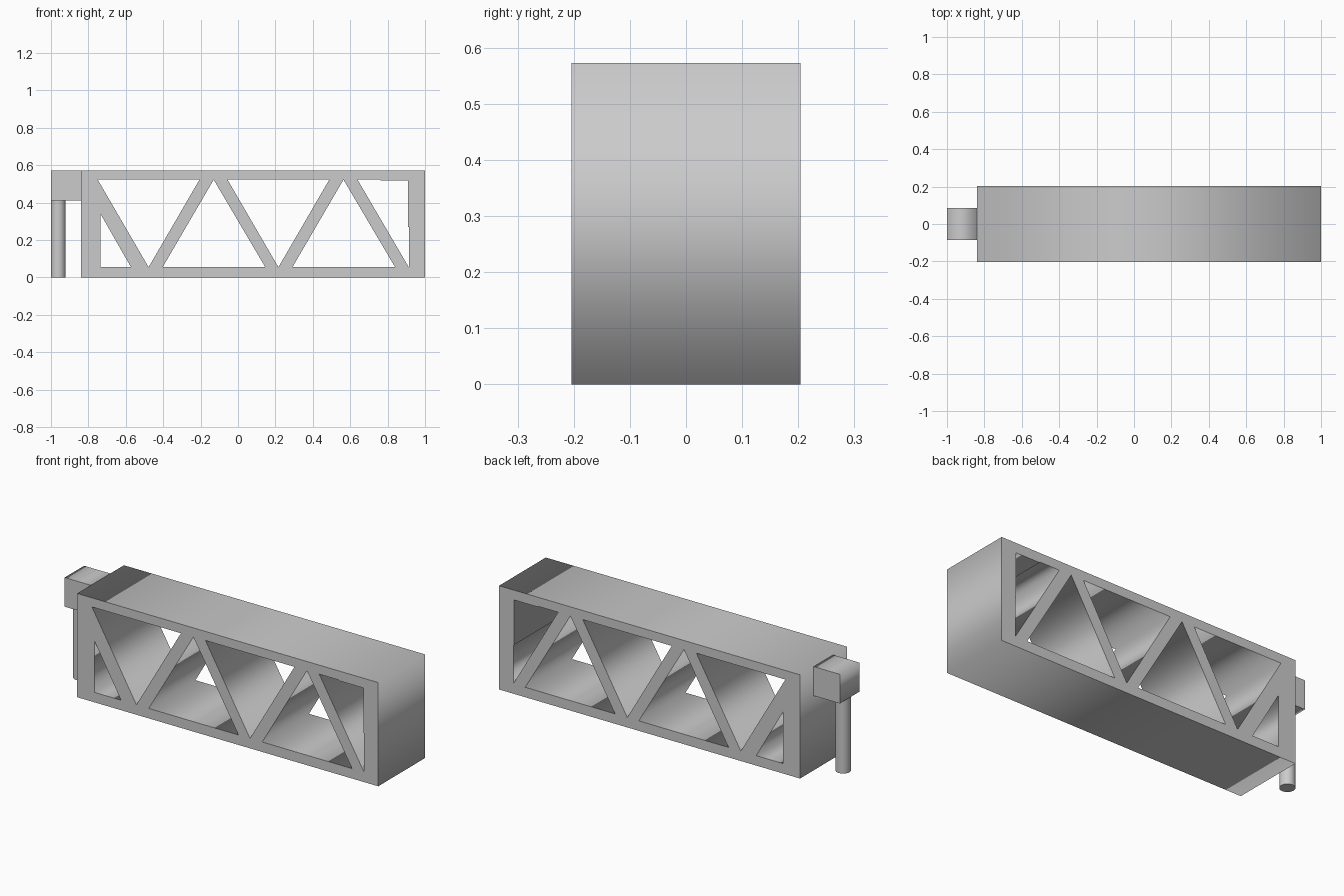
import bpy
import math

cube = bpy.data.objects.get("Cube")
if cube:
    bpy.data.objects.remove(cube, do_unlink=True)

grey = bpy.data.materials.new("plain grey")
grey.use_nodes = True
colour = (0.6, 0.6, 0.6, 1)
grey.diffuse_color = colour
grey.node_tree.nodes["Principled BSDF"].inputs["Base Color"].default_value = colour

HALF_DEPTH = 0.204
HEIGHT = 0.573
LOW, HIGH = 0.055, 0.523      # inner faces of the two chords
BODY_LEFT = -0.84


def extruded_profile(name, outlines, half_depth):
    """Extrude closed x-z outlines along y; inner outlines become holes."""
    curve = bpy.data.curves.new(name, 'CURVE')
    curve.dimensions = '2D'
    curve.fill_mode = 'BOTH'
    curve.extrude = half_depth
    for outline in outlines:
        spline = curve.splines.new('POLY')
        spline.points.add(len(outline) - 1)
        for point, (x, z) in zip(spline.points, outline):
            point.co = (x, z, 0, 1)
        spline.use_cyclic_u = True
    obj = bpy.data.objects.new(name, curve)
    bpy.context.collection.objects.link(obj)
    obj.rotation_euler.x = math.pi / 2
    bpy.ops.object.select_all(action='DESELECT')
    obj.select_set(True)
    bpy.context.view_layer.objects.active = obj
    bpy.ops.object.convert(target='MESH')
    obj = bpy.context.object
    obj.data.materials.clear()
    obj.data.materials.append(grey)
    return obj


def rectangle(x0, x1, z0, z1):
    return [(x0, z0), (x1, z0), (x1, z1), (x0, z1)]


# Truss body: a box pierced by alternating triangles
holes = [[(-0.735, LOW), (-0.572, LOW), (-0.735, 0.34)]]
for shift in (0, 0.694):
    holes.append([(-0.75 + shift, HIGH), (-0.478 + shift, LOW), (-0.206 + shift, HIGH)])
    holes.append([(-0.403 + shift, LOW), (0.146 + shift, LOW), (-0.13 + shift, HIGH)])
holes.append([(0.639, HIGH), (0.913, LOW), (0.913, 0.27), (0.909, 0.27),
              (0.909, 0.519), (0.762, 0.519), (0.76, HIGH)])
extruded_profile("truss_body", [rectangle(BODY_LEFT, 1, 0, HEIGHT)] + holes, HALF_DEPTH)

# Bracket projecting from the end
extruded_profile("end_bracket", [rectangle(-1, BODY_LEFT, 0.412, HEIGHT)], 0.085)

# Round pin hanging from the bracket
bpy.ops.mesh.primitive_cylinder_add(vertices=48, radius=0.039, depth=0.412,
                                    location=(-0.961, 0, 0.206))
pin = bpy.context.object
pin.name = "hanging_pin"
pin.data.materials.append(grey)
bpy.ops.object.shade_smooth_by_angle()
